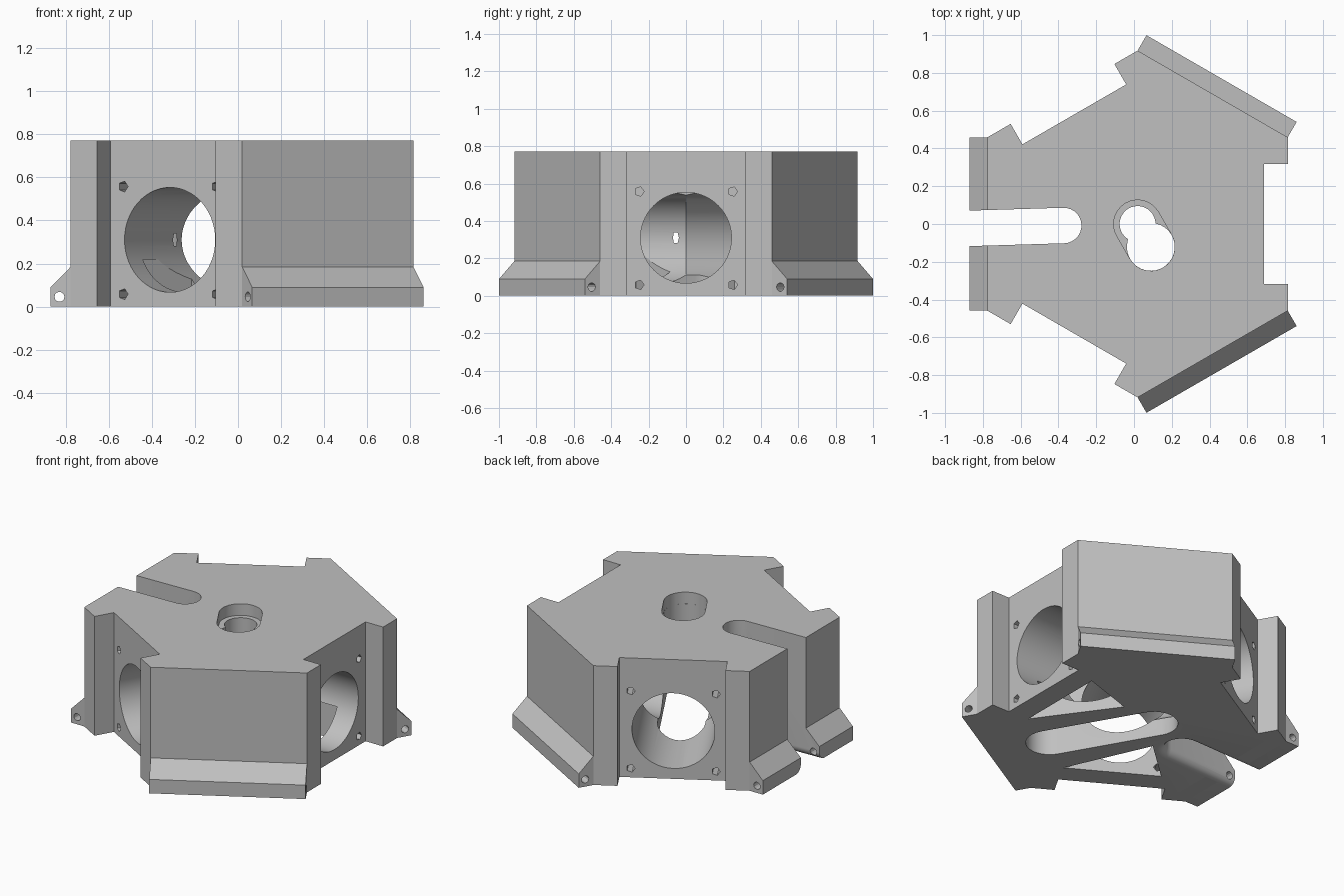
import bpy
import bmesh
from math import cos, sin, pi, radians, sqrt, tan
from mathutils import Matrix, Vector

if "Cube" in bpy.data.objects:
    bpy.data.objects.remove(bpy.data.objects["Cube"], do_unlink=True)

HEIGHT = 0.77
APOTHEM = 0.795
HALF = APOTHEM * tan(pi / 6)
CENTRE = Vector((0.019, 0, 0))
FANS = (0, 120, 240)
LEGS = (60, 180, 300)

grey = bpy.data.materials.new("plain_grey")
grey.use_nodes = True
grey.diffuse_color = (0.53, 0.53, 0.53, 1)
grey.node_tree.nodes["Principled BSDF"].inputs["Base Color"].default_value = (0.53, 0.53, 0.53, 1)


def frame(angle):
    """Local frame whose +x points out of the hub at the given angle."""
    return Matrix.Translation(CENTRE) @ Matrix.Rotation(radians(angle), 4, "Z")


def loft(name, rings, matrix=Matrix()):
    """Closed solid through rings of equal point count."""
    bm = bmesh.new()
    loops = [[bm.verts.new(matrix @ Vector(p)) for p in ring] for ring in rings]
    for low, high in zip(loops, loops[1:]):
        for i in range(len(low)):
            j = (i + 1) % len(low)
            bm.faces.new((low[i], low[j], high[j], high[i]))
    bm.faces.new(loops[0])
    bm.faces.new(loops[-1])
    bmesh.ops.recalc_face_normals(bm, faces=bm.faces)
    mesh = bpy.data.meshes.new(name)
    bm.to_mesh(mesh)
    bm.free()
    mesh.materials.append(grey)
    obj = bpy.data.objects.new(name, mesh)
    bpy.context.scene.collection.objects.link(obj)
    return obj


def prism(name, outline, z0, z1, matrix=Matrix()):
    return loft(name, [[(x, y, z) for x, y in outline] for z in (z0, z1)], matrix)


def circle(r, n):
    return [(r * cos(2 * pi * i / n), r * sin(2 * pi * i / n)) for i in range(n)]


def obround(a, b, r, n=14):
    """Capsule outline from point a to point b."""
    a, b = Vector(a), Vector(b)
    d = (b - a).normalized()
    side = Vector((-d.y, d.x))
    arc = [pi * i / n for i in range(n + 1)]
    start = [a + r * (side * cos(t) - d * sin(t)) for t in arc]
    end = [b + r * (-side * cos(t) + d * sin(t)) for t in arc]
    return [tuple(p) for p in start + end]


def combine(tool, operation="DIFFERENCE"):
    """Apply a boolean to the body and discard the tool."""
    tool.hide_render = True
    mod = body.modifiers.new("combine", "BOOLEAN")
    mod.object = tool
    mod.operation = operation
    mod.solver = "EXACT"
    bpy.context.view_layer.objects.active = body
    bpy.ops.object.modifier_apply(modifier=mod.name)
    bpy.data.objects.remove(tool, do_unlink=True)


# Hub: hexagon with a shallow recess in the three fan sides
outline = []
for angle in FANS:
    m = frame(angle)
    side = [(APOTHEM, -HALF), (APOTHEM, -0.317), (0.67, -0.317),
            (0.67, 0.317), (APOTHEM, 0.317), (APOTHEM, HALF)]
    outline += [tuple((m @ Vector((x, y, 0))).xy) for x, y in side]
body = prism("hub_body", outline, 0, HEIGHT)

# Mounting flanges at the foot of the legs
for angle in LEGS:
    profile = [(0.7, 0), (0.889, 0), (0.889, 0.09), (APOTHEM, 0.185), (0.7, 0.185)]
    rings = [[(r, y, z) for r, z in profile] for y in (-HALF, HALF)]
    combine(loft("flange", rings, frame(angle)), "UNION")

# Fan bores meeting under the middle of the hub
for angle in FANS:
    rings = [[(x, y, z + 0.31) for y, z in circle(0.243, 56)] for x in (-0.02, 0.9)]
    combine(loft("fan_bore", rings, frame(angle)))

# Open slots in two legs, with a rounded lower rim
F = 0.05
for a, b in (((-0.372, -0.008), (-1.1, -0.03)), ((0.222, 0.337), (0.61, 0.965))):
    levels = [(-0.02, F)]
    for i in range(7):
        z = F * (1 - cos(pi * i / 12))
        levels.append((z, F - sqrt(max(0, F * F - (F - z) ** 2))))
    levels.append((HEIGHT + 0.05, 0))
    rings = [[(x, y, z) for x, y in obround(a, b, 0.094 + grow)] for z, grow in levels]
    combine(loft("leg_slot", rings))

# Closed pocket under the third leg
front = frame(300)
combine(prism("leg_pocket", obround((-0.14, 0), (0.51, 0), 0.14), -0.05, 0.5, front))

# Tapered openings below the two fans beside the pocket, mirrored across it
opening = [(0.53, -0.31), (0.53, 0.27), (0.19, 0.16)]
combine(prism("floor_opening", opening, -0.05, 0.22, frame(0)))
mirrored = [(x, -y) for x, y in opening]
combine(prism("floor_opening", mirrored, -0.05, 0.22, frame(240)))

# Stepped cable hole through the top
combine(prism("hole_recess", obround((0, 0), (0.14, 0), 0.127), 0.695, 0.9, front))
combine(prism("hole_round", circle(0.095, 40), 0.3, 0.8, front))
combine(prism("hole_offset", [(x + 0.14, y) for x, y in circle(0.1265, 40)], 0.3, 0.8, front))

# Screw holes around the fans
for angle in FANS:
    for y0 in (-0.25, 0.25):
        for z0 in (0.058, 0.557):
            rings = [[(x, y0 + y, z0 + z) for y, z in circle(0.026, 5)] for x in (0.5, 0.75)]
            combine(loft("screw_hole", rings, frame(angle)))

# Pin holes along the flanges
for angle in LEGS:
    rings = [[(0.847 + x, y, 0.046 + z) for x, z in circle(0.023, 12)] for y in (-0.6, 0.6)]
    combine(loft("pin_hole", rings, frame(angle)))

# Smooth curved walls, crisp edges
bpy.ops.object.select_all(action="DESELECT")
body.select_set(True)
bpy.context.view_layer.objects.active = body
bpy.ops.object.shade_smooth_by_angle(angle=radians(25))
